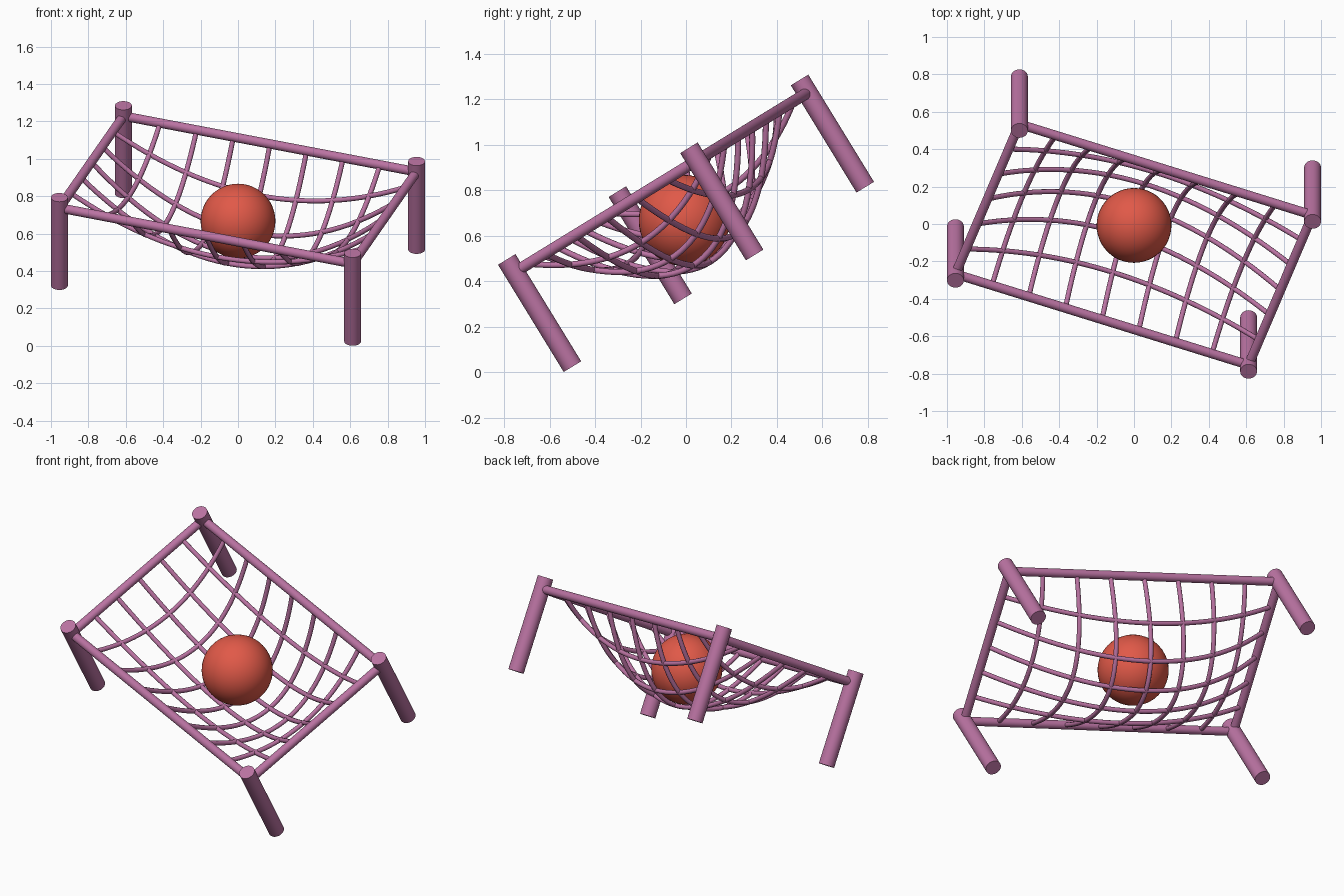
import bpy, math
from mathutils import Matrix, Vector

if "Cube" in bpy.data.objects:
    bpy.data.objects.remove(bpy.data.objects["Cube"])

A, B = 0.834, 0.5          # half length and half width of the frame
SAG = 0.41                 # depth of the net at its centre
PLACE = (Matrix.Translation((0, -0.11, 0.834))
         @ Matrix.Rotation(math.radians(31.5), 4, 'X')
         @ Matrix.Rotation(math.radians(-20), 4, 'Z'))


def material(name, rgb):
    m = bpy.data.materials.new(name)
    m.diffuse_color = (*rgb, 1)
    m.use_nodes = True
    m.node_tree.nodes["Principled BSDF"].inputs["Base Color"].default_value = m.diffuse_color
    return m


mauve = material("mauve", (0.49, 0.17, 0.36))
red = material("red", (0.75, 0.10, 0.065))


def finish(name, mat):
    ob = bpy.context.object
    ob.name = name
    ob.data.materials.clear()
    ob.data.materials.append(mat)
    bpy.ops.object.shade_smooth_by_angle(angle=math.radians(40))
    return ob


def rod(name, p, q, radius):
    """Round bar between two points of the tilted frame."""
    p, q = PLACE @ Vector(p), PLACE @ Vector(q)
    bpy.ops.mesh.primitive_cylinder_add(vertices=32, radius=radius, depth=(q - p).length,
                                        location=(p + q) / 2)
    ob = bpy.context.object
    ob.rotation_mode = 'QUATERNION'
    ob.rotation_quaternion = (q - p).to_track_quat('Z', 'Y')
    finish(name, mauve)


def net_point(s, t):
    """Point of the sagging net, s and t from -1 to 1."""
    return PLACE @ Vector((A * s, B * t, -SAG * (1 - s * s) * (1 - t * t)))


def strand(name, points):
    cu = bpy.data.curves.new(name, 'CURVE')
    cu.dimensions = '3D'
    cu.bevel_depth = 0.0135
    cu.bevel_resolution = 3
    cu.use_fill_caps = True
    sp = cu.splines.new('POLY')
    sp.points.add(len(points) - 1)
    for pt, co in zip(sp.points, points):
        pt.co = (*co, 1)
    ob = bpy.data.objects.new(name, cu)
    bpy.context.collection.objects.link(ob)
    bpy.ops.object.select_all(action='DESELECT')
    ob.select_set(True)
    bpy.context.view_layer.objects.active = ob
    bpy.ops.object.convert(target='MESH')
    finish(name, mauve)


# Corner posts
for sx, side in ((-1, "left"), (1, "right")):
    for sy, end in ((-1, "front"), (1, "back")):
        rod(f"{end}_{side}_post", (sx * A, sy * B, -0.487), (sx * A, sy * B, 0.066), 0.045)

# Frame bars
for s, end in ((-1, "front"), (1, "back")):
    rod(f"{end}_bar", (-A, s * B, 0), (A, s * B, 0), 0.025)
for s, side in ((-1, "left"), (1, "right")):
    rod(f"{side}_bar", (s * A, -B, 0), (s * A, B, 0), 0.025)

# Net strands in both directions
STEPS = [i / 16 - 1 for i in range(33)]
for i in range(1, 8):
    strand(f"cross_strand_{i}", [net_point(i / 4 - 1, t) for t in STEPS])
for j in range(1, 6):
    strand(f"long_strand_{j}", [net_point(s, j / 3 - 1) for s in STEPS])

# Ball resting in the net
bpy.ops.mesh.primitive_uv_sphere_add(segments=48, ring_count=24, radius=0.2,
                                     location=PLACE @ Vector((0, 0, -0.196)))
finish("ball", red)
